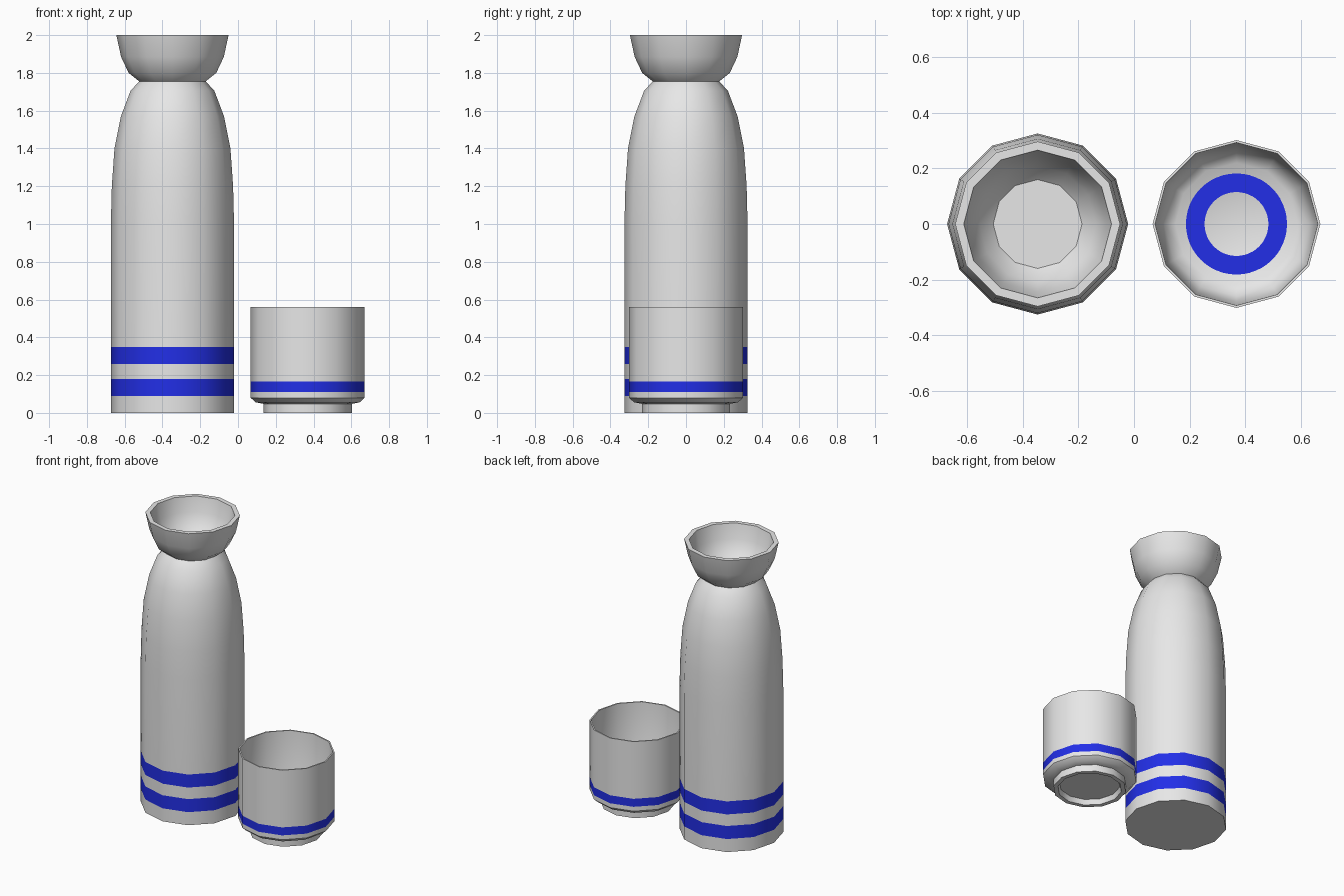
import bpy, bmesh, math

if "Cube" in bpy.data.objects:
    bpy.data.objects.remove(bpy.data.objects["Cube"])

SIDES = 12


def material(name, rgb):
    m = bpy.data.materials.new(name)
    m.diffuse_color = (*rgb, 1)
    m.use_nodes = True
    m.node_tree.nodes["Principled BSDF"].inputs["Base Color"].default_value = m.diffuse_color
    return m


white = material("white_porcelain", (0.8, 0.8, 0.8))
blue = material("cobalt_blue", (0.016, 0.028, 0.8))


def lathe(name, profile, x, sides=SIDES, bands=(), outer_r=0.0):
    """Revolve (radius, z) points; outer faces inside a height band become blue."""
    bm = bmesh.new()
    rings = []
    for r, z in profile:
        if r == 0:
            rings.append([bm.verts.new((0, 0, z))] * sides)
        else:
            rings.append([bm.verts.new((r * math.cos(a), r * math.sin(a), z))
                          for a in (2 * math.pi * i / sides for i in range(sides))])
    for k in range(len(rings) - 1):
        a, b = rings[k], rings[k + 1]
        (r0, z0), (r1, z1) = profile[k], profile[k + 1]
        zm = (z0 + z1) / 2
        is_blue = min(r0, r1) > outer_r and any(lo < zm < hi for lo, hi in bands)
        for i in range(sides):
            j = (i + 1) % sides
            f = bm.faces.new(list(dict.fromkeys((a[i], a[j], b[j], b[i]))))
            f.smooth = True
            f.material_index = int(is_blue)
    me = bpy.data.meshes.new(name)
    bm.to_mesh(me)
    bm.free()
    me.materials.append(white)
    me.materials.append(blue)
    me.set_sharp_from_angle(angle=math.radians(40))
    ob = bpy.data.objects.new(name, me)
    ob.location.x = x
    bpy.context.collection.objects.link(ob)
    return ob


# Bottle: striped body, pinched neck, flared mouth with a closed floor
lathe("bottle", [
    (0, 0), (0.326, 0), (0.326, 0.09), (0.326, 0.18), (0.326, 0.26), (0.326, 0.35),
    (0.326, 1.0), (0.321, 1.2), (0.307, 1.4), (0.273, 1.57), (0.222, 1.705),
    (0.176, 1.755), (0.232, 1.80), (0.272, 1.885), (0.297, 2.0),
    (0.266, 2.0), (0.245, 1.90), (0.21, 1.82), (0.16, 1.77), (0, 1.77),
], -0.347, bands=[(0.09, 0.18), (0.26, 0.35)], outer_r=0.32)

# Cup: foot ring, striped wall, thin rim, rounded inside
CUP_X = 0.369
lathe("cup", [
    (0, 0.035), (0.195, 0.035), (0.205, 0), (0.234, 0), (0.234, 0.048), (0.275, 0.056),
    (0.302, 0.08), (0.302, 0.11), (0.302, 0.165), (0.302, 0.56),
    (0.293, 0.56), (0.282, 0.17), (0.26, 0.11), (0.22, 0.08), (0, 0.078),
], CUP_X, bands=[(0.11, 0.165)], outer_r=0.3)

# Painted ring on the cup floor
ring = lathe("cup_floor_ring", [(0.182, 0.081), (0.115, 0.081)], CUP_X, sides=48)
for p in ring.data.polygons:
    p.material_index = 1
